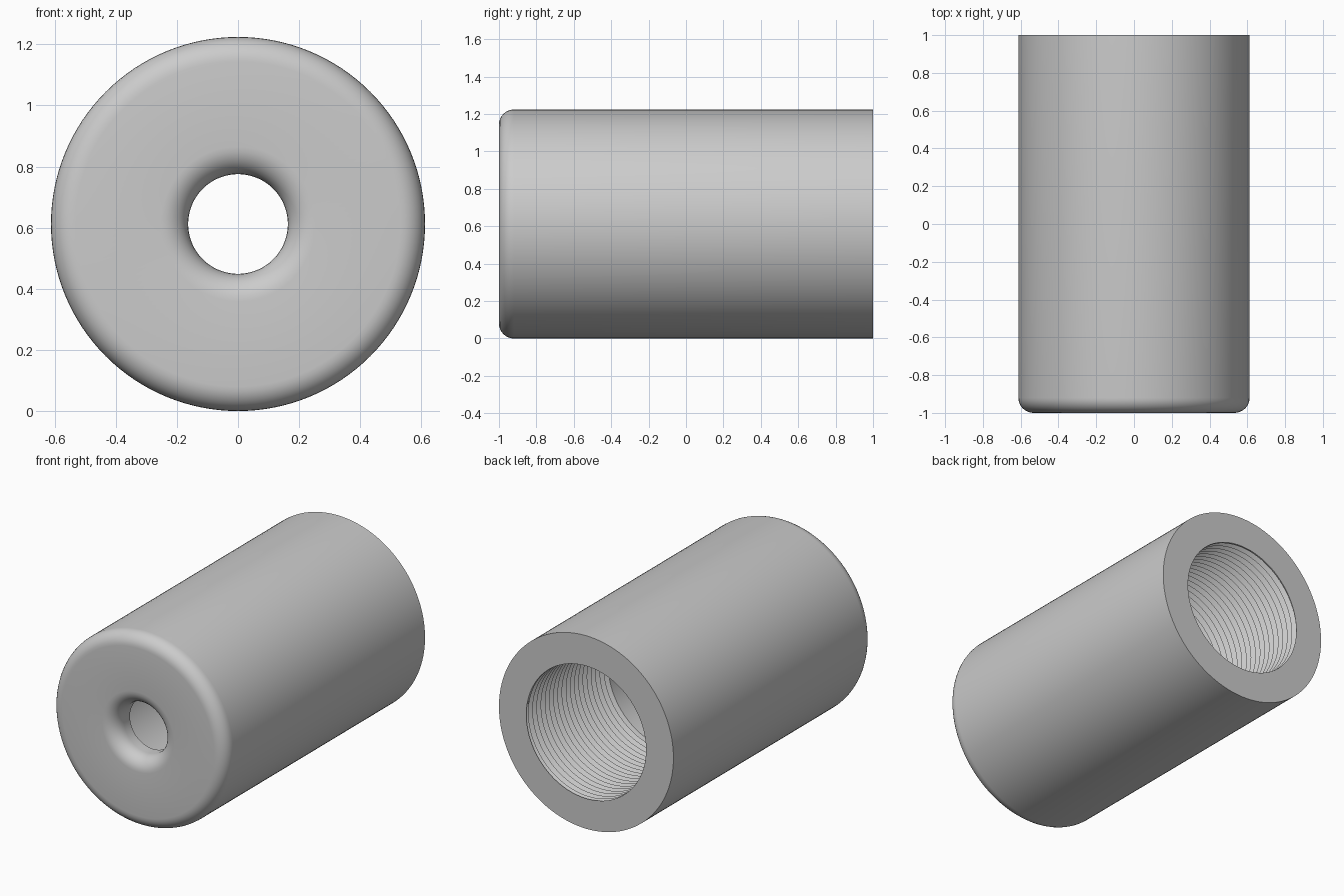
import bpy
import bmesh
from math import sin, cos, pi

cube = bpy.data.objects.get("Cube")
if cube:
    bpy.data.objects.remove(cube, do_unlink=True)

SIDES = 128
RADIUS, HOLE, BORE, ROOT = 0.612, 0.163, 0.42, 0.448
FRONT, BACK, FLOOR, THREAD_START = -1.0, 1.0, -0.85, 0.18
PITCH = 0.042
FILLET, HOLE_FILLET, STEPS = 0.08, 0.09, 8


def arc(r, y, size, start, end):
    """Quarter round as (radius, y) points."""
    angles = [start + (end - start) * i / STEPS for i in range(STEPS + 1)]
    return [(r + size * cos(a), y + size * sin(a)) for a in angles]


# Outer skin, rounded front, hole and smooth part of the bore
profile = [(BORE, BACK), (RADIUS, BACK)]
profile += arc(RADIUS - FILLET, FRONT + FILLET, FILLET, 0, -pi / 2)
profile += arc(HOLE + HOLE_FILLET, FRONT + HOLE_FILLET, HOLE_FILLET, -pi / 2, -pi)
profile += [(HOLE, FLOOR), (BORE, FLOOR), (BORE, THREAD_START)]


def thread_point(row, col):
    """Helical groove, closing flush with the bore at both ends."""
    y = THREAD_START + PITCH * (row / 2 - 1 + col / SIDES)
    if y <= THREAD_START or y >= BACK:
        return BORE, min(max(y, THREAD_START), BACK)
    return (ROOT if row % 2 else BORE), y


thread_rows = 2 * int((BACK - THREAD_START) / PITCH + 2) + 1

bm = bmesh.new()
columns = []
for col in range(SIDES + 1):
    a = 2 * pi * col / SIDES
    points = profile + [thread_point(r, col) for r in range(thread_rows)]
    columns.append([bm.verts.new((r * cos(a), y, RADIUS + r * sin(a)))
                    for r, y in points])

# Wrap the columns; the last thread column meets the first one turn later
for left, right in zip(columns, columns[1:]):
    for i in range(len(left) - 1):
        bm.faces.new((left[i], left[i + 1], right[i + 1], right[i]))
bmesh.ops.remove_doubles(bm, verts=bm.verts, dist=0.0001)
bmesh.ops.recalc_face_normals(bm, faces=bm.faces)

mesh = bpy.data.meshes.new("threaded_sleeve")
bm.to_mesh(mesh)
bm.free()
sleeve = bpy.data.objects.new("threaded_sleeve", mesh)
bpy.context.collection.objects.link(sleeve)

# Plain grey
grey = bpy.data.materials.new("plain_grey")
grey.use_nodes = True
colour = (0.6, 0.6, 0.6, 1)
grey.diffuse_color = colour
grey.node_tree.nodes["Principled BSDF"].inputs["Base Color"].default_value = colour
mesh.materials.append(grey)

bpy.ops.object.select_all(action='DESELECT')
sleeve.select_set(True)
bpy.context.view_layer.objects.active = sleeve
bpy.ops.object.shade_smooth_by_angle(angle=pi / 6)
